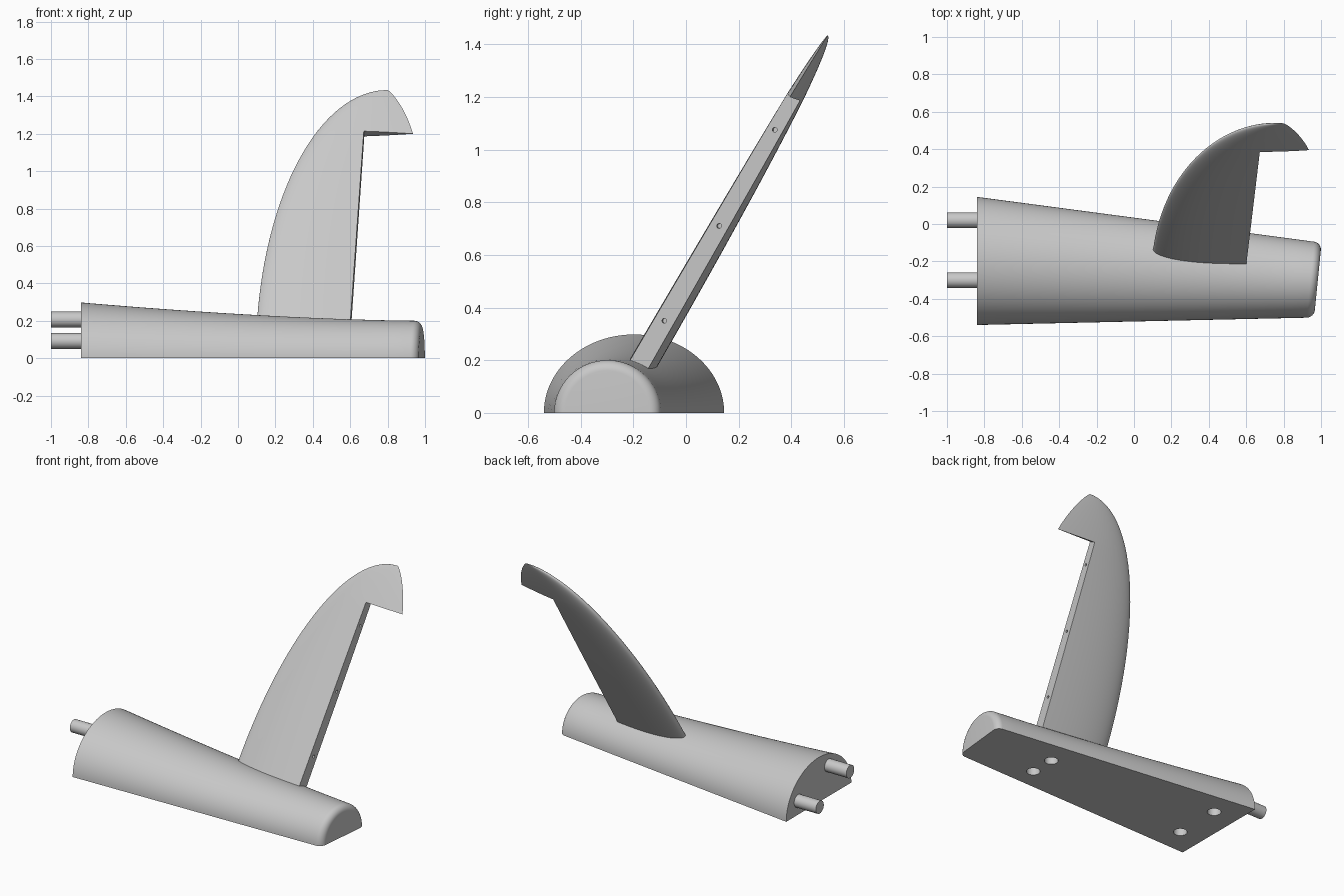
import bpy, bmesh, math
from mathutils import Vector

cube = bpy.data.objects.get("Cube")
if cube:
    bpy.data.objects.remove(cube, do_unlink=True)

grey = bpy.data.materials.new("light_grey")
grey.use_nodes = True
grey.diffuse_color = (0.58, 0.58, 0.58, 1)
grey.node_tree.nodes["Principled BSDF"].inputs["Base Color"].default_value = (0.58, 0.58, 0.58, 1)


def make_object(name, bm):
    bmesh.ops.remove_doubles(bm, verts=bm.verts, dist=1e-5)
    bmesh.ops.recalc_face_normals(bm, faces=bm.faces)
    mesh = bpy.data.meshes.new(name)
    bm.to_mesh(mesh)
    bm.free()
    mesh.materials.append(grey)
    obj = bpy.data.objects.new(name, mesh)
    bpy.context.collection.objects.link(obj)
    return obj


def select(obj):
    bpy.ops.object.select_all(action='DESELECT')
    obj.select_set(True)
    bpy.context.view_layer.objects.active = obj


def smooth(obj):
    select(obj)
    bpy.ops.object.shade_smooth_by_angle(angle=math.radians(32))


def cylinder(name, centre, axis, radius, length, sides=32):
    bm = bmesh.new()
    bmesh.ops.create_cone(bm, cap_ends=True, segments=sides, radius1=radius,
                          radius2=radius, depth=length)
    turn = Vector((0, 0, 1)).rotation_difference(Vector(axis)).to_matrix()
    for v in bm.verts:
        v.co = turn @ v.co + Vector(centre)
    return make_object(name, bm)


def drill(obj, cutters):
    for cutter in cutters:
        cutter.hide_render = True
        mod = obj.modifiers.new("hole", 'BOOLEAN')
        mod.operation = 'DIFFERENCE'
        mod.solver = 'EXACT'
        mod.object = cutter
        select(obj)
        bpy.ops.object.modifier_apply(modifier=mod.name)
        bpy.data.objects.remove(cutter, do_unlink=True)


# Body: tapering half-ellipse loft with a rounded, slightly slanted end
X0, X1, FILLET, ARC = -0.84, 0.983, 0.04, 48


def body_ring(bm, x, inset):
    f = (x - X0) / (X1 - X0)
    low = -0.54 + 0.04 * f
    high = 0.145 - 0.245 * f
    mid, half = (low + high) / 2, (high - low) / 2 - inset
    top = 0.2 + 0.098 * max(0, 1 - f) ** 1.6 - inset
    ring = []
    for k in range(ARC + 1):
        a = math.pi * k / ARC
        y = mid + half * math.cos(a)
        ring.append(bm.verts.new((x + 0.1 * f * (y - mid), y, top * math.sin(a))))
    return ring


bm = bmesh.new()
stations = [(X0 + (X1 - FILLET - X0) * k / 20, 0) for k in range(20)]
for k in range(9):
    a = math.pi / 2 * k / 8
    stations.append((X1 - FILLET + FILLET * math.sin(a), FILLET * (1 - math.cos(a))))
rings = [body_ring(bm, x, inset) for x, inset in stations]
for a, b in zip(rings, rings[1:]):
    for k in range(ARC + 1):
        n = (k + 1) % (ARC + 1)
        bm.faces.new((a[k], a[n], b[n], b[k]))
bm.faces.new(rings[0])
bm.faces.new(rings[-1])
body = make_object("body", bm)

# Blind holes in the underside
sockets = [(0.49, -0.37), (0.49, -0.20), (-0.67, -0.04), (-0.67, -0.36)]
drill(body, [cylinder("socket_cutter", (x, y, 0), (0, 0, 1), 0.042, 0.2)
             for x, y in sockets])
smooth(body)

# Locating pins on the wide end
for name, y, z in (("front_pin", -0.30, 0.207), ("rear_pin", 0.02, 0.092)):
    smooth(cylinder(name, (-0.9, y, z), (1, 0, 0), 0.042, 0.2))

# Fin: leaning symmetric foil, with the area behind the hinge line left out
LEAN, YAW, TOP, STEP = 0.582, -0.055, 1.433, 1.2
NORMAL = Vector((YAW, -1, LEAN)).normalized()
N, M, K, U = 22, 10, 24, 24


def lead_x(z):
    return 0.095 + 0.705 * (1 - math.sqrt(max(0, 1 - (z / TOP) ** 2)))


def trail_x(z):
    s = (max(z, STEP) - 1) / (TOP - 1)
    return 0.8 + 0.164 * max(0, 1 - s * s) ** 0.8


def hinge_x(z):
    return 0.59 + 0.07 * z


def plane_point(x, z):
    return Vector((x, -0.252 + LEAN * z + YAW * x, z))


def foil(t):
    return 0.6 * (0.2969 * math.sqrt(t) - 0.126 * t - 0.3516 * t ** 2
                  + 0.2843 * t ** 3 - 0.1036 * t ** 4)


def fin_row(z, side):
    lead, chord = lead_x(z), trail_x(z) - lead_x(z)
    zc = min(z, STEP)
    cut = (hinge_x(zc) - lead_x(zc)) / (trail_x(zc) - lead_x(zc))
    ts = [cut * (j / N) ** 2 for j in range(N)]
    ts += [cut + (1 - cut) * j / M for j in range(M + 1)]
    return [plane_point(lead + chord * t, z) + NORMAL * side * chord * foil(t) for t in ts]


heights = [0.1 + (STEP - 0.1) * i / K for i in range(K)]
heights += [STEP + (TOP - STEP) * math.sin(math.pi / 2 * i / U) for i in range(U + 1)]
front = [fin_row(z, 1) for z in heights]
back = [fin_row(z, -1) for z in heights]

bm = bmesh.new()


def face(*points):
    bm.faces.new([bm.verts.new(p) for p in points])


for i in range(K + U):
    for j in range(N if i < K else N + M):
        for s in (front, back):
            face(s[i][j], s[i][j + 1], s[i + 1][j + 1], s[i + 1][j])
    if i < K:
        face(front[i][N], back[i][N], back[i + 1][N], front[i + 1][N])
for j in range(N, N + M):
    face(front[K][j], front[K][j + 1], back[K][j + 1], back[K][j])
face(*front[0][:N + 1], *reversed(back[0][1:N + 1]))
fin = make_object("fin", bm)

# Small hinge holes along the rear edge of the fin
drill(fin, [cylinder("hinge_cutter", plane_point(hinge_x(z), z), (1, YAW, 0), 0.009, 0.12, 16)
            for z in (0.35, 0.71, 1.075)])
smooth(fin)
